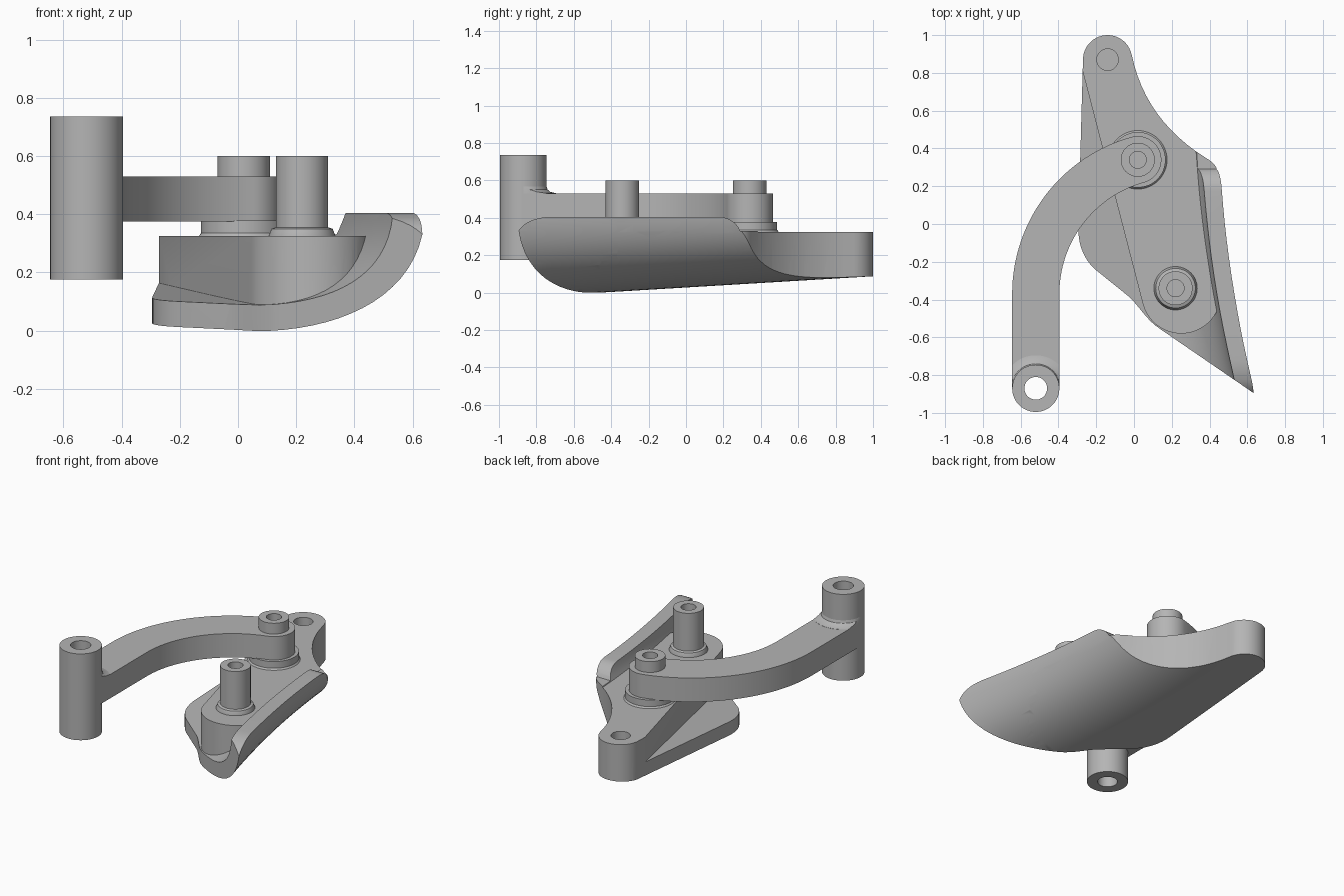
import bpy, bmesh
from math import cos, sin, radians
from mathutils import Vector

cube = bpy.data.objects.get("Cube")
if cube:
    bpy.data.objects.remove(cube, do_unlink=True)

metal = bpy.data.materials.new("grey metal")
metal.use_nodes = True
GREY = (0.46, 0.46, 0.46, 1)
metal.diffuse_color = GREY
metal.node_tree.nodes["Principled BSDF"].inputs["Base Color"].default_value = GREY


def loft(name, rings, closed=False):
    """Skin a list of equal point rings, capped unless closed on itself."""
    bm = bmesh.new()
    rows = [[bm.verts.new(p) for p in ring] for ring in rings]
    pairs = list(zip(rows, rows[1:])) + ([(rows[-1], rows[0])] if closed else [])
    for a, b in pairs:
        for i in range(len(a)):
            j = (i + 1) % len(a)
            bm.faces.new((a[i], a[j], b[j], b[i]))
    if not closed:
        bm.faces.new(rows[0][::-1])
        bm.faces.new(rows[-1])
    bmesh.ops.recalc_face_normals(bm, faces=bm.faces)
    mesh = bpy.data.meshes.new(name)
    bm.to_mesh(mesh)
    bm.free()
    mesh.materials.append(metal)
    ob = bpy.data.objects.new(name, mesh)
    bpy.context.collection.objects.link(ob)
    return ob


def prism(name, outline, z0, z1):
    return loft(name, [[(x, y, z) for x, y in outline] for z in (z0, z1)])


def arc(cx, cy, r, a0, a1, n=24):
    angles = [radians(a0 + (a1 - a0) * i / n) for i in range(n + 1)]
    return [(cx + r * cos(a), cy + r * sin(a)) for a in angles]


def lathe(name, centre, profile, closed=False):
    """Turn (radius, height) pairs about a vertical axis."""
    rings = [[(x, y, z) for x, y in arc(*centre, r, 0, 360, 48)[:-1]] for r, z in profile]
    return loft(name, rings, closed)


def bezier(*pts, n=12):
    def point(t):
        level = [Vector(p) for p in pts]
        while len(level) > 1:
            level = [a.lerp(b, t) for a, b in zip(level, level[1:])]
        return tuple(level[0])
    return [point(i / n) for i in range(n + 1)]


def combine(ob, other, operation):
    mod = ob.modifiers.new("cut", "BOOLEAN")
    mod.operation, mod.object, mod.solver = operation, other, "EXACT"
    select(ob)
    bpy.ops.object.modifier_apply(modifier=mod.name)
    bpy.data.objects.remove(other, do_unlink=True)


def select(ob):
    bpy.ops.object.select_all(action="DESELECT")
    ob.select_set(True)
    bpy.context.view_layer.objects.active = ob


def sweep(name, profile):
    """Carry a cross-section backwards, drifting sideways and climbing."""
    rings = []
    for i in range(25):
        y = -1.1 + 2.2 * i / 24
        t = y + 0.9
        dx, dz = -0.25 * t + 0.085 * t * t, 0.06 * (y + 0.45)
        rings.append([(u + dx, y, p + dz) for u, p in profile])
    return loft(name, rings)


PIVOT, REAR, FRONT, TUBE = (-0.14, 0.87), (0.02, 0.34), (0.22, -0.34), (-0.52, -0.87)

# Base: curved shell with a raised lip, plus the thick block on top of it
outer = [(-0.8, 0)] + bezier((0.1, 0), (0.4, 0), (0.67, 0.15), (0.64, 0.5), n=20) + [(0.64, 0.8)]
inner = [(-0.8, 0.088)] + bezier((0.08, 0.088), (0.37, 0.09), (0.57, 0.2), (0.55, 0.5), n=20) + [(0.55, 0.8)]
base = sweep("base_shell", outer + inner[::-1])
block_plan = ([(-0.36, 1.15)] + arc(0.25, -0.37, 0.21, 195, 360)
              + [(0.7, -0.3), (0.7, 1.15)])
combine(base, prism("block", block_plan, -0.1, 0.325), "UNION")
combine(base, sweep("underside", outer + [(-0.8, 0.8)]), "INTERSECT")

# Trim the base to its outline seen from above
plan = (arc(*PIVOT, 0.13, 180, 14)
        + bezier((-0.012, 0.895), (0.06, 0.55), (0.38, 0.35))
        + bezier((0.385, 0.347), (0.455, 0.31), (0.467, 0.2), n=8)
        + [(0.47, 0.15), (0.75, -0.3), (0.75, -0.975)]
        + bezier((0.14, -0.557), (0.07, -0.51), (0.045, -0.46), (-0.02, -0.39), n=8)
        + bezier((-0.2, -0.245), (-0.295, -0.165), (-0.295, -0.02), n=10))
combine(base, prism("plan", plan, -0.3, 0.7), "INTERSECT")

# Round the two ends of the lip
side = ([(-0.92, -0.2), (1.1, -0.2), (1.1, 0.33), (0.29, 0.33)]
        + bezier((0.28, 0.35), (0.24, 0.405), (0.17, 0.405), n=6)
        + bezier((-0.72, 0.405), (-0.88, 0.4), (-0.915, 0.29), n=10))
combine(base, loft("side", [[(x, y, z) for y, z in side] for x in (-1, 1)]), "INTERSECT")
combine(base, lathe("pivot_hole", PIVOT, [(0.057, 0.2), (0.057, 0.5)]), "DIFFERENCE")

# Swinging arm: straight, then curving to a round end
x, y = TUBE
arm_plan = ([(x - 0.125, y)] + arc(0.217, -0.37, 0.862, 180, 105.5, 32)
            + arc(*REAR, 0.125, 105.5, -74.5)[1:-1]
            + arc(0.217, -0.37, 0.612, 105.5, 180, 32) + [(x + 0.125, y)])
arm = prism("arm", arm_plan, 0.375, 0.53)
fillet = lathe("arm_fillet", TUBE, [(0.1, 0.5), (0.175, 0.5), (0.175, 0.531), (0.145, 0.538),
                                    (0.13, 0.55), (0.124, 0.57), (0.1, 0.57)])
strip = [(x - 0.125, y), (x + 0.125, y), (x + 0.125, y + 0.25), (x - 0.125, y + 0.25)]
combine(fillet, prism("strip", strip, 0.4, 0.7), "INTERSECT")
for part in (arm, fillet):
    combine(part, lathe("bore", TUBE, [(0.1, 0), (0.1, 1)]), "DIFFERENCE")

# Open tube at the end of the arm
tube = lathe("arm_tube", TUBE, [(0.125, 0.175), (0.125, 0.735), (0.06, 0.735), (0.06, 0.175)], True)

# Pins with blind holes and their seats
rear_pin = lathe("rear_pin", REAR, [(0.09, 0.31), (0.09, 0.6), (0.045, 0.6), (0.045, 0.45)])
rear_seat = lathe("rear_seat", REAR, [(0.155, 0.3), (0.155, 0.325), (0.147, 0.335), (0.147, 0.378)])
front_pin = lathe("front_pin", FRONT, [(0.115, 0.3), (0.115, 0.325), (0.105, 0.35), (0.09, 0.355),
                                       (0.09, 0.6), (0.045, 0.6), (0.045, 0.45)])

for part in (base, arm, fillet, tube, rear_pin, rear_seat, front_pin):
    select(part)
    bpy.ops.object.shade_smooth_by_angle(angle=radians(28))
